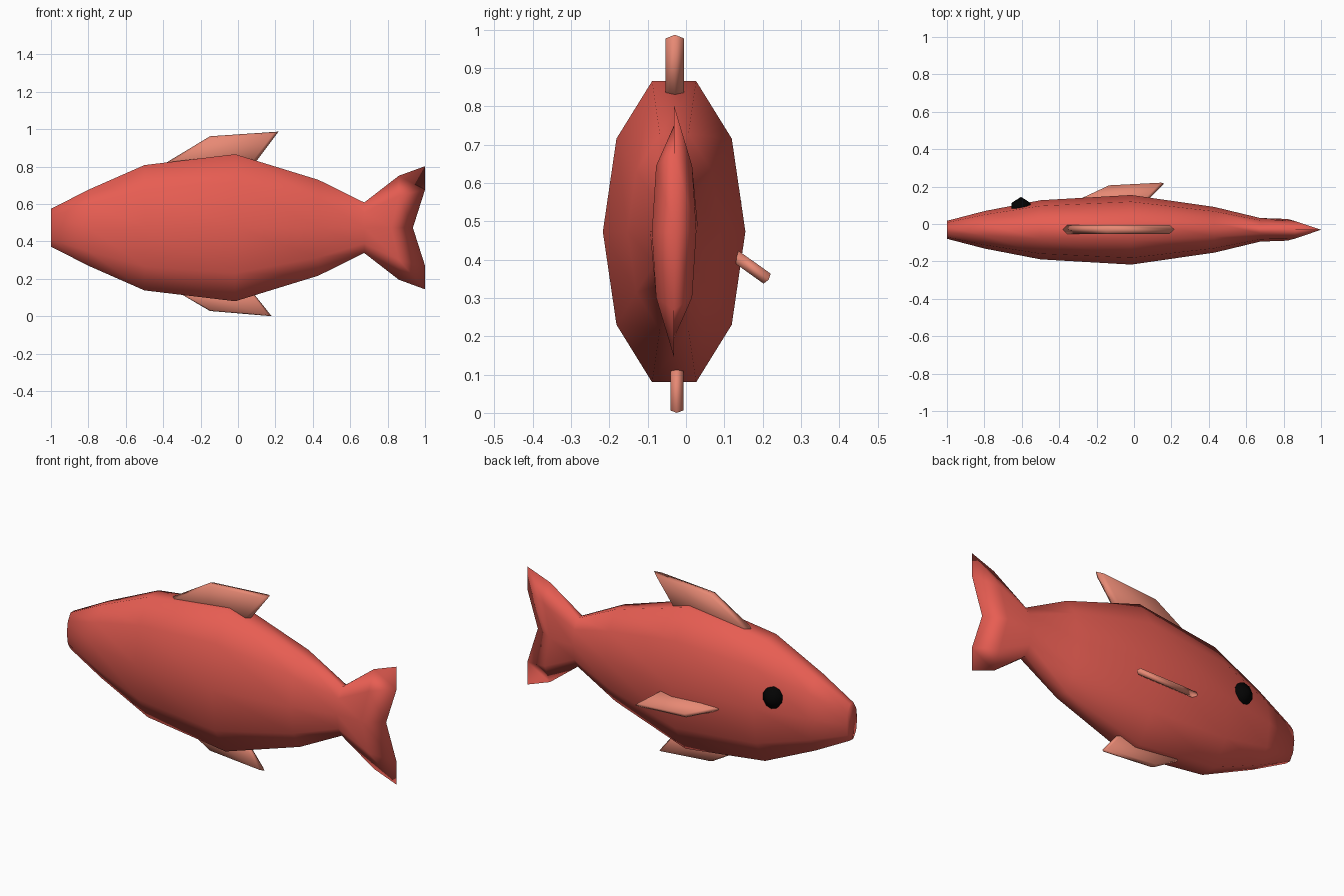
import bpy, bmesh
from math import sin, cos, radians, pi
from mathutils import Vector

if "Cube" in bpy.data.objects:
    bpy.data.objects.remove(bpy.data.objects["Cube"])

Y0, Z0, SIDES = -0.031, 0.473, 10
S72 = sin(radians(72))


def material(name, rgb):
    m = bpy.data.materials.new(name)
    m.diffuse_color = (*rgb, 1)
    m.use_nodes = True
    m.node_tree.nodes["Principled BSDF"].inputs["Base Color"].default_value = m.diffuse_color
    return m


RED = material("red", (0.80, 0.11, 0.085))
PINK = material("pink", (0.80, 0.25, 0.175))
BLACK = material("black", (0.001, 0.001, 0.001))


def finish(bm, name, mat):
    bmesh.ops.recalc_face_normals(bm, faces=bm.faces)
    for f in bm.faces:
        f.smooth = True
    me = bpy.data.meshes.new(name)
    bm.to_mesh(me)
    bm.free()
    me.materials.append(mat)
    ob = bpy.data.objects.new(name, me)
    bpy.context.collection.objects.link(ob)
    return ob


# Body and tail: ten-sided rings. x and width are given per row
# (side, shoulder, ridge), so the tail can fork and flatten to an edge.
def ring(xs, ws, h):
    pts = []
    for i in range(SIDES):
        a = 2 * pi * i / SIDES
        row = (0, 1, 2, 2, 1)[i % 5]
        pts.append((xs[row], Y0 + ws[row] * (1 if cos(a) > 0 else -1),
                    Z0 + h / S72 * sin(a)))
    return pts


stations = [(-1, .048, .101), (-.8, .100, .203), (-.5, .158, .335),
            (-.015, .186, .393), (.43, .122, .256), (.675, .063, .135)]
rings = [ring([x] * 3, [w * cos(radians(36 * k)) for k in range(3)], h)
         for x, w, h in stations]
rings.append(ring((.82, .86, .86), (.058, .047, 0), .278))
rings.append(ring((.935, 1, 1), (0, 0, 0), .329))

bm = bmesh.new()
vr = [[bm.verts.new(p) for p in r] for r in rings]
for a, b in zip(vr, vr[1:]):
    for i in range(SIDES):
        j = (i + 1) % SIDES
        bm.faces.new((a[i], a[j], b[j], b[i]))
bm.faces.new(vr[0])
bmesh.ops.remove_doubles(bm, verts=bm.verts, dist=1e-4)
finish(bm, "body", RED)


# Fins: outline in the (x, v) plane, full at the middle and inset on both sides
def fin(name, outline, origin, direction, half, inset):
    d = Vector(direction).normalized()
    n = Vector((1, 0, 0)).cross(d)
    pts = [Vector((x, 0, 0)) + Vector(origin) + d * v for x, v in outline]
    c = sum(pts, Vector()) / len(pts)
    bm = bmesh.new()
    layers = [[bm.verts.new(c + (p - c) * s + n * t) for p in pts]
              for s, t in ((inset, -half), (1, 0), (inset, half))]
    k = len(pts)
    for a, b in zip(layers, layers[1:]):
        for i in range(k):
            bm.faces.new((a[i], a[(i + 1) % k], b[(i + 1) % k], b[i]))
    bm.faces.new(layers[0])
    bm.faces.new(layers[2])
    finish(bm, name, PINK)


fin("dorsal_fin", [(-.41, .805), (-.15, .962), (.217, .987), (.08, .805)],
    (0, -.029, 0), (0, 0, 1), .024, .9)
fin("belly_fin", [(-.35, -.145), (-.15, -.028), (.18, 0), (.065, -.145)],
    (0, -.024, 0), (0, 0, -1), .017, .92)
fin("side_fin", [(-.30, -.012), (-.14, .08), (.162, .099), (.07, -.012)],
    (0, .135, .405), (0, .815, -.58), .016, .92)

# Eye: low dome on the back (+y) side
bm = bmesh.new()
bmesh.ops.create_uvsphere(bm, u_segments=10, v_segments=3, radius=1)
for v in bm.verts:
    x, y, z = v.co
    v.co = (-.604 + .061 * x, .081 + .064 * z, .550 + .066 * y)
finish(bm, "eye", BLACK)
